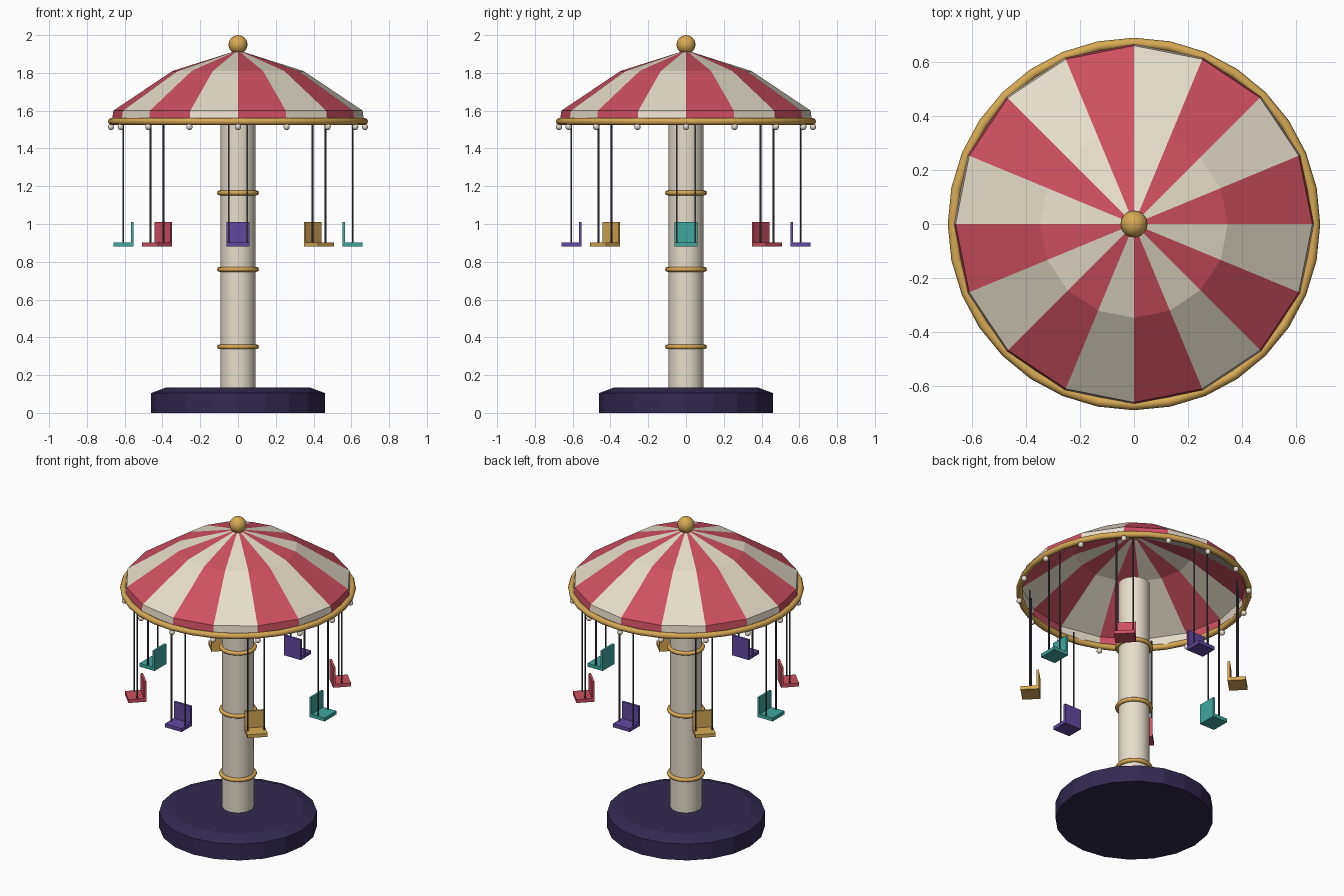
import bpy, bmesh
from math import sin, cos, pi, radians
from mathutils import Matrix, Vector

if "Cube" in bpy.data.objects:
    bpy.data.objects.remove(bpy.data.objects["Cube"])


def material(name, rgb):
    m = bpy.data.materials.new(name)
    m.diffuse_color = (*rgb, 1)
    m.use_nodes = True
    m.node_tree.nodes["Principled BSDF"].inputs["Base Color"].default_value = m.diffuse_color
    return m


RED = material("red", (0.62, 0.08, 0.12))
CREAM = material("cream", (0.80, 0.73, 0.60))
GOLD = material("gold", (0.68, 0.40, 0.09))
NAVY = material("navy", (0.032, 0.023, 0.08))
TEAL = material("teal", (0.05, 0.39, 0.34))
PURPLE = material("purple", (0.12, 0.065, 0.35))
STEEL = material("steel", (0.06, 0.06, 0.08))


def finish(name, bm, mats, smooth=None):
    bmesh.ops.recalc_face_normals(bm, faces=bm.faces)
    mesh = bpy.data.meshes.new(name)
    bm.to_mesh(mesh)
    bm.free()
    for m in mats:
        mesh.materials.append(m)
    ob = bpy.data.objects.new(name, mesh)
    bpy.context.collection.objects.link(ob)
    if smooth:
        bpy.ops.object.select_all(action='DESELECT')
        ob.select_set(True)
        bpy.context.view_layer.objects.active = ob
        bpy.ops.object.shade_smooth_by_angle(angle=radians(smooth))
    return ob


def lathe(name, profile, n, mats, stripes=False, smooth=None):
    """Turn an (r, z) profile about z; r = 0 makes a single pole vertex."""
    bm = bmesh.new()
    rings = []
    for r, z in profile:
        if r == 0:
            rings.append([bm.verts.new((0, 0, z))] * n)
        else:
            rings.append([bm.verts.new((r * cos(2 * pi * i / n), r * sin(2 * pi * i / n), z))
                          for i in range(n)])
    for a, b in zip(rings, rings[1:]):
        for i in range(n):
            j = (i + 1) % n
            quad = list(dict.fromkeys((a[i], a[j], b[j], b[i])))
            f = bm.faces.new(quad)
            f.material_index = i % 2 if stripes else 0
    return finish(name, bm, mats, smooth)


def torus(name, major, minor, z, n, m):
    prof = [(major + minor * cos(2 * pi * k / m), z + minor * sin(2 * pi * k / m))
            for k in range(m + 1)]
    ob = lathe(name, prof, n, [GOLD], smooth=50)
    bm = bmesh.new()
    bm.from_mesh(ob.data)
    bmesh.ops.remove_doubles(bm, verts=bm.verts, dist=1e-5)
    bm.to_mesh(ob.data)
    bm.free()


def ball(name, r, loc, mat, u, v):
    bm = bmesh.new()
    bmesh.ops.create_uvsphere(bm, u_segments=u, v_segments=v, radius=r,
                              matrix=Matrix.Translation(loc))
    return finish(name, bm, [mat], 60)


def add_box(bm, lo, hi, rot):
    lo, hi = Vector(lo), Vector(hi)
    size = Matrix.Diagonal((*(hi - lo), 1))
    bmesh.ops.create_cube(bm, size=1, matrix=rot @ Matrix.Translation((lo + hi) / 2) @ size)


# base with a sloped shoulder, and central pole
lathe("base", [(0, 0), (0.46, 0), (0.46, 0.105), (0.38, 0.135), (0, 0.135)], 20, [NAVY])
lathe("pole", [(0, 0.12), (0.092, 0.12), (0.092, 1.59), (0, 1.59)], 20, [CREAM], smooth=30)
for k, z in enumerate((0.35, 0.76, 1.165)):
    torus(f"pole_ring_{k + 1}", 0.098, 0.013, z, 24, 8)

# striped canopy with short valance, gold rim and finial
lathe("canopy", [(0, 1.92), (0.347, 1.81), (0.66, 1.60), (0.667, 1.545)], 16,
      [RED, CREAM], stripes=True)
torus("canopy_rim", 0.67, 0.019, 1.543, 32, 8)
ball("finial", 0.05, (0, 0, 1.95), GOLD, 20, 12)

# light bulbs under the rim
for i in range(16):
    a = i * pi / 8
    ball(f"bulb_{i + 1}", 0.017, (0.672 * cos(a), 0.672 * sin(a), 1.514), CREAM, 10, 8)

# eight hanging seats, backrest towards the pole
for i in range(8):
    rot = Matrix.Rotation(i * pi / 4, 4, 'Z')
    bm = bmesh.new()
    add_box(bm, (0.553, -0.06, 0.881), (0.66, 0.06, 0.903), rot)
    add_box(bm, (0.553, -0.06, 0.895), (0.567, 0.06, 1.01), rot)
    finish(f"seat_{i + 1}", bm, [(TEAL, RED, PURPLE, GOLD)[i % 4]])
    bm = bmesh.new()
    for y in (-0.049, 0.049):
        bmesh.ops.create_cone(bm, cap_ends=True, segments=6, radius1=0.005, radius2=0.005,
                              depth=0.66, matrix=rot @ Matrix.Translation((0.607, y, 1.225)))
    finish(f"seat_cables_{i + 1}", bm, [STEEL], 70)
